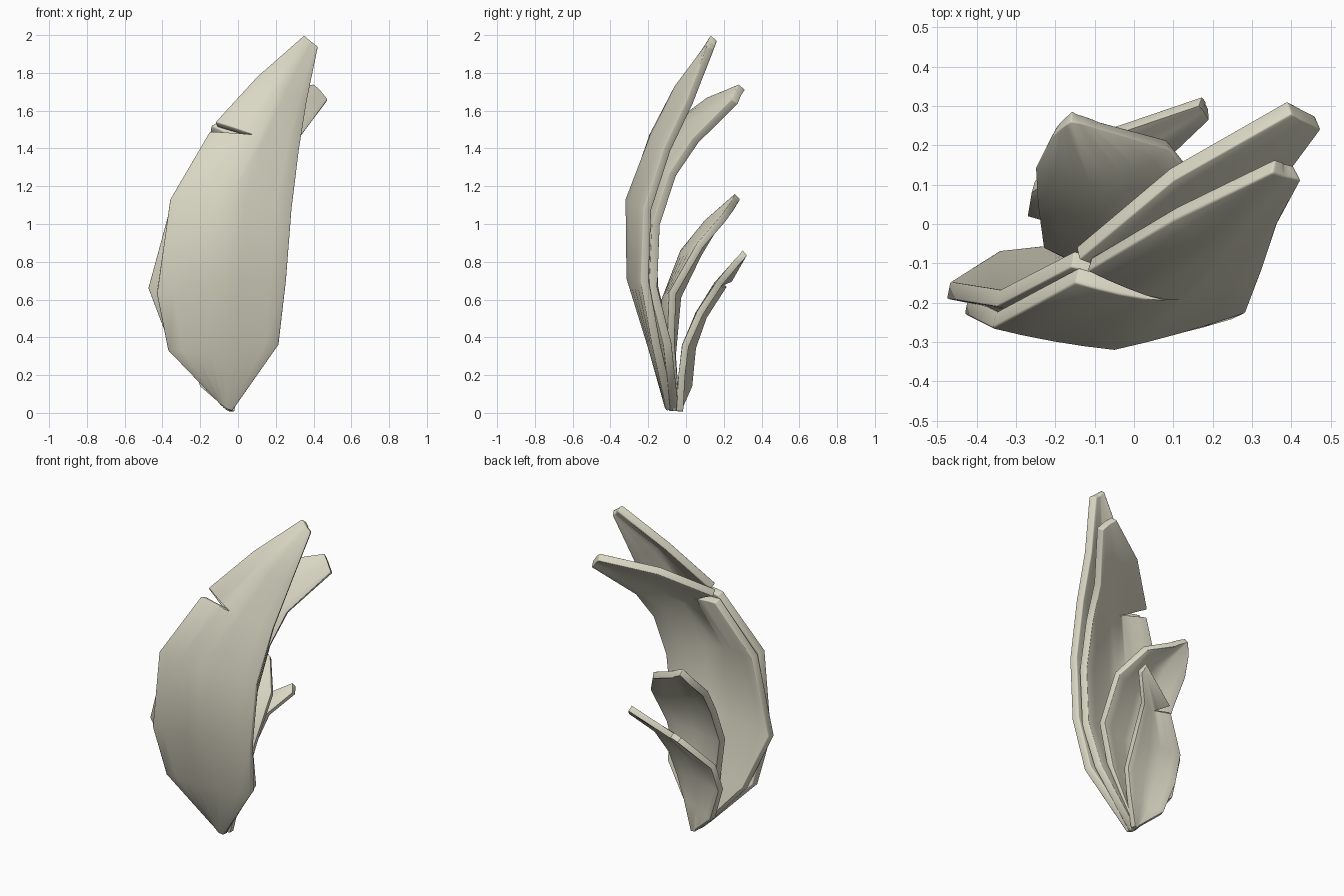
import bpy
import bmesh
from mathutils import Vector

mat = bpy.data.materials.new("pale_khaki")
mat.diffuse_color = (0.70, 0.68, 0.55, 1)
COLS = 8


def leaf(name, rows, notch=None, lift=(0, 0, 0), thick=0.045, curve=0.3):
    """Cupped leaf: each row is left, middle, right; notch row is torn open on its left half."""
    bm = bmesh.new()

    def make_row(row, opened=False):
        a, m, b = (Vector(p) for p in row)
        out = []
        for j in range(COLS + 1):
            t = j / COLS
            # blend of a folded and a rounded cross-section
            rounded = a * (1-t) * (1-2*t) + m * 4*t * (1-t) + b * t * (2*t-1)
            folded = a.lerp(m, 2*t) if t < .5 else m.lerp(b, 2*t - 1)
            p = folded.lerp(rounded, curve)
            if opened:
                p += Vector(lift) * max(0, 1 - 2*t)
            out.append(bm.verts.new(p))
        return out

    lower = make_row(rows[0])
    for i in range(1, len(rows)):
        upper = make_row(rows[i])
        for j in range(COLS):
            bm.faces.new((lower[j], lower[j+1], upper[j+1], upper[j]))
        lower = upper
        if i == notch:
            # tear: new left half, shared right half
            torn = make_row(rows[i], True)
            half = COLS // 2
            for v in torn[half:]:
                bm.verts.remove(v)
            lower = torn[:half] + upper[half:]

    me = bpy.data.meshes.new(name)
    bm.to_mesh(me)
    bm.free()
    ob = bpy.data.objects.new(name, me)
    bpy.context.collection.objects.link(ob)
    me.materials.append(mat)
    s = ob.modifiers.new("thickness", 'SOLIDIFY')
    s.thickness = thick
    s.offset = -1
    b = ob.modifiers.new("soft_rim", 'BEVEL')
    b.width = 0.014
    b.segments = 2
    b.limit_method = 'ANGLE'
    b.angle_limit = 1.0
    bpy.context.view_layer.objects.active = ob
    ob.select_set(True)
    bpy.ops.object.shade_smooth_by_angle(angle=0.8)
    ob.select_set(False)


# Tallest front leaf
leaf("outer_leaf", [
    ((-.10, -.10, .05), (-.06, -.11, .02), (-.03, -.10, .01)),
    ((-.37, -.18, .33), (-.08, -.20, .34), (.215, -.18, .36)),
    ((-.43, -.23, .63), (-.07, -.315, .71), (.255, -.24, .70)),
    ((-.36, -.265, 1.13), (-.05, -.32, 1.13), (.285, -.225, 1.08)),
    ((-.15, -.15, 1.49), (.08, -.20, 1.475), (.325, -.12, 1.40)),
    ((.10, .01, 1.78), (.22, -.06, 1.73), (.365, .0, 1.65)),
    ((.35, .13, 2.0), (.385, .12, 1.97), (.425, .11, 1.94)),
], notch=4, lift=(.03, .03, .05))

# Second leaf nested behind it
leaf("second_leaf", [
    ((-.09, -.08, .04), (-.055, -.09, .01), (-.03, -.08, .01)),
    ((-.35, -.11, .33), (-.08, -.15, .34), (.19, -.12, .36)),
    ((-.475, -.19, .66), (-.07, -.26, .68), (.22, -.195, .66)),
    ((-.35, -.21, 1.12), (-.05, -.265, 1.10), (.25, -.18, 1.0)),
    ((-.16, -.11, 1.46), (.05, -.15, 1.42), (.28, -.09, 1.27)),
    ((.10, .11, 1.67), (.20, .06, 1.57), (.32, .03, 1.45)),
    ((.40, .28, 1.74), (.435, .26, 1.71), (.475, .24, 1.66)),
], notch=4, lift=(.02, .02, .06))

# Broad round inner leaf
leaf("middle_leaf", [
    ((-.08, -.07, .03), (-.055, -.08, .01), (-.03, -.07, .01)),
    ((-.17, -.09, .30), (-.05, -.12, .32), (.11, -.10, .37)),
    ((-.23, -.06, .62), (-.05, -.13, .60), (.18, -.09, .64)),
    ((-.245, .05, .85), (-.05, -.03, .86), (.19, .06, .90)),
    ((-.25, .14, 1.0), (-.07, .10, 1.02), (.09, .19, 1.05)),
    ((-.21, .22, 1.09), (-.16, .26, 1.16), (-.08, .24, 1.12)),
], thick=0.04)

# Small rear leaf
leaf("small_leaf", [
    ((-.07, -.05, .03), (-.05, -.055, .01), (-.02, -.05, .01)),
    ((-.20, .0, .14), (-.09, -.04, .17), (.02, -.04, .20)),
    ((-.27, .02, .35), (-.11, -.02, .36), (.055, -.02, .36)),
    ((-.26, .08, .52), (-.09, .05, .53), (.06, .06, .54)),
    ((-.10, .19, .69), (.0, .15, .69), (.085, .165, .70)),
    ((.165, .30, .86), (.178, .285, .84), (.19, .265, .82)),
], notch=4, lift=(.03, .03, .03), thick=0.035)
